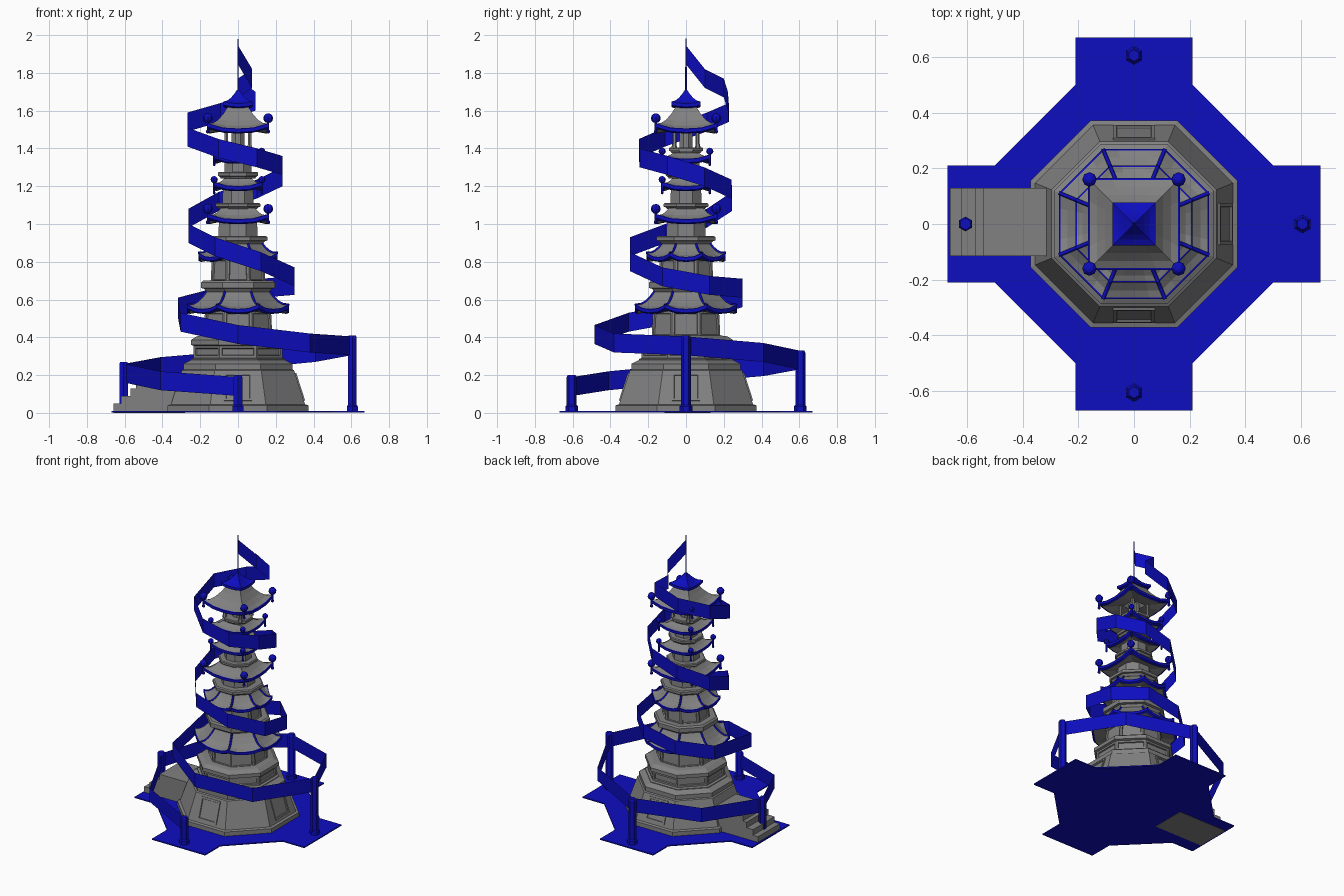
import bpy, bmesh
from math import pi, sin, cos, tan, radians
from mathutils import Vector, Matrix

cube = bpy.data.objects.get("Cube")
if cube:
    bpy.data.objects.remove(cube, do_unlink=True)


def material(name, rgb):
    m = bpy.data.materials.new(name)
    m.use_nodes = True
    col = (*rgb, 1)
    m.diffuse_color = col
    m.node_tree.nodes["Principled BSDF"].inputs["Base Color"].default_value = col
    return m


STONE = material("stone grey", (0.22, 0.22, 0.22))
BLUE = material("deep blue", (0.004, 0.004, 0.53))


def finish(bm, name, *mats, fix=True):
    if fix:
        bmesh.ops.recalc_face_normals(bm, faces=bm.faces)
    me = bpy.data.meshes.new(name)
    bm.to_mesh(me)
    bm.free()
    for m in mats:
        me.materials.append(m)
    ob = bpy.data.objects.new(name, me)
    bpy.context.collection.objects.link(ob)
    return ob


def bridge(bm, a, b, mat=0):
    n = len(a)
    faces = [bm.faces.new((a[i], a[(i + 1) % n], b[(i + 1) % n], b[i])) for i in range(n)]
    for f in faces:
        f.material_index = mat
    return faces


def corner(n, apothem, i):
    a = pi / n + 2 * pi * i / n
    r = apothem / cos(pi / n)
    return Vector((r * cos(a), r * sin(a), 0))


def tier(name, profile, mat=STONE, n=8, panel=None, at=(0, 0)):
    """Stacked polygon rings (apothem, height), optionally with sunk panels on one band."""
    bm = bmesh.new()
    off = Vector((*at, 0))
    rings = [[bm.verts.new(corner(n, r, i) + off + Vector((0, 0, z))) for i in range(n)]
             for r, z in profile]
    bands = [bridge(bm, a, b) for a, b in zip(rings, rings[1:])]
    bm.faces.new(rings[0])
    bm.faces.new(rings[-1])
    bmesh.ops.recalc_face_normals(bm, faces=bm.faces)
    if panel is not None:
        bmesh.ops.inset_individual(bm, faces=bands[panel], thickness=0.018, depth=0)
        bmesh.ops.inset_individual(bm, faces=bands[panel], thickness=0.004, depth=-0.008)
    return finish(bm, name, mat)


def box(name, lo, hi, mat):
    bm = bmesh.new()
    bmesh.ops.create_cube(bm, size=1)
    for v in bm.verts:
        v.co = [l + (c + 0.5) * (h - l) for c, l, h in zip(v.co, lo, hi)]
    return finish(bm, name, mat)


def roof(name, n, eave, z, top, top_z, lift, hips=False, slope_mat=STONE, segs=4):
    """Concave roof with upswept corners and a blue eave band."""
    run, rise = eave - top, top_z - z - 0.02
    prof = [(top * 0.9, z + 0.01), (eave - 0.015, z - 0.006), (eave, z), (eave, z + 0.018)]
    prof += [(eave - run * t, z + 0.02 + rise * t ** 1.7) for t in (0.06, 0.3, 0.55, 0.8, 1)]
    bm = bmesh.new()
    rings, ridges = [], [[] for _ in range(n)]
    for k, (r, h) in enumerate(prof):
        w = max(0, (r - top) / run) ** 2
        ring = []
        for i in range(n):
            a, b = corner(n, r, i), corner(n, r, i + 1)
            for s in range(segs):
                p = a.lerp(b, s / segs)
                p.z = h + lift * w * abs(2 * s / segs - 1) ** 2.5
                ring.append(bm.verts.new(p))
                if s == 0 and k > 2:
                    ridges[i].append(p)
        rings.append(ring)
    for k, (a, b) in enumerate(zip(rings, rings[1:])):
        bridge(bm, a, b, 1 if 0 < k < 4 else 0)
    bm.faces.new(rings[-1])
    finish(bm, name, slope_mat, BLUE)
    if hips:
        cu = bpy.data.curves.new(name + "_hips", "CURVE")
        cu.dimensions = "3D"
        cu.bevel_depth = 0.007
        cu.bevel_resolution = 0
        cu.materials.append(BLUE)
        for path in ridges:
            sp = cu.splines.new("POLY")
            sp.points.add(len(path) - 1)
            for q, p in zip(sp.points, path):
                q.co = (*p, 1)
        bpy.context.collection.objects.link(bpy.data.objects.new(name + "_hips", cu))


def corner_balls(name, half, z, radius):
    """Ball on a short stem, with a drop below, at each roof corner."""
    bm = bmesh.new()
    for sx in (-1, 1):
        for sy in (-1, 1):
            for dz, r in ((0, radius), (-0.07, radius * 0.4)):
                bmesh.ops.create_uvsphere(bm, u_segments=8, v_segments=6, radius=r,
                                          matrix=Matrix.Translation((sx * half, sy * half, z + dz)))
            bmesh.ops.create_cone(bm, segments=6, radius1=0.006, radius2=0.006, depth=0.07,
                                  matrix=Matrix.Translation((sx * half, sy * half, z - 0.035)))
    finish(bm, name, BLUE)


# Ground plate: a cross with chamfered inner corners
bm = bmesh.new()
verts = []
for q in range(4):
    turn = Matrix.Rotation(q * pi / 2, 3, "Z")
    for p in ((0.67, -0.21), (0.67, 0.21), (0.5, 0.21), (0.21, 0.5)):
        verts.append(bm.verts.new(turn @ Vector((*p, 0.002))))
plate = bm.faces.new(verts)
ext = bmesh.ops.extrude_face_region(bm, geom=[plate])["geom"]
bmesh.ops.translate(bm, verts=[g for g in ext if isinstance(g, bmesh.types.BMVert)], vec=(0, 0, 0.008))
finish(bm, "ground_plate", BLUE)

# Stairs
for k, (x, h) in enumerate(((-0.66, 0.05), (-0.62, 0.09), (-0.57, 0.13), (-0.54, 0.17))):
    box(f"stair_{k + 1}", (x, -0.115, 0), (-0.28, 0.13, h), STONE)

# Octagonal base and lower storeys
tier("base", [(0.372, 0.01), (0.372, 0.04), (0.355, 0.045), (0.297, 0.225), (0.288, 0.23), (0.288, 0.26), (0.25, 0.28)])
tier("plinth", [(0.25, 0.27), (0.25, 0.285), (0.235, 0.29), (0.235, 0.355), (0.25, 0.36), (0.25, 0.385),
                (0.22, 0.405), (0.18, 0.41)], panel=2)
tier("first_storey", [(0.182, 0.4), (0.175, 0.54)], panel=0)
tier("second_storey", [(0.145, 0.69), (0.138, 0.82)], panel=0)
tier("third_storey", [(0.105, 0.92), (0.1, 1.03)])
tier("fourth_storey", [(0.082, 1.1), (0.08, 1.2)])
tier("fifth_storey", [(0.072, 1.26), (0.07, 1.35)])

# Framed panels on the sloping base faces
for name, deg in (("front", 0), ("left", 90), ("back", 180)):
    bm = bmesh.new()
    bmesh.ops.create_cube(bm, size=1, matrix=Matrix.Diagonal((0.15, 0.012, 0.155, 1)))
    face = [f for f in bm.faces if f.normal.y < -0.9]
    bmesh.ops.inset_region(bm, faces=face, thickness=0.018)
    bmesh.ops.inset_region(bm, faces=face, thickness=0.003, depth=-0.006)
    place = (Matrix.Rotation(radians(deg), 4, "Z") @ Matrix.Translation((0, -0.326, 0.137))
             @ Matrix.Rotation(-0.312, 4, "X"))
    bm.transform(place)
    finish(bm, name + "_panel", STONE)

# Roofs, each crowned by a moulded balcony ledge
roof("first_roof", 8, 0.27, 0.53, 0.165, 0.645, 0.025, hips=True)
roof("second_roof", 8, 0.21, 0.805, 0.125, 0.9, 0.025, hips=True)
roof("third_roof", 4, 0.165, 1.005, 0.09, 1.085, 0.03)
roof("fourth_roof", 4, 0.13, 1.18, 0.075, 1.24, 0.025)
roof("fifth_roof", 4, 0.13, 1.325, 0.07, 1.375, 0.025)
roof("top_roof", 4, 0.165, 1.485, 0.055, 1.62, 0.03)
roof("crown", 4, 0.078, 1.62, 0.006, 1.71, 0.01, slope_mat=BLUE)
for name, r, z, h in (("first", 0.195, 0.635, 0.065), ("second", 0.155, 0.895, 0.042),
                      ("third", 0.12, 1.08, 0.03), ("fourth", 0.107, 1.24, 0.035), ("fifth", 0.09, 1.375, 0.03)):
    tier(name + "_ledge", [(r * 0.84, z), (r * 0.92, z + h * 0.35), (r, z + h * 0.4), (r, z + h * 0.85),
                           (r * 0.95, z + h), (r * 0.7, z + h)])
for name, half, z, r in (("third", 0.16, 1.08, 0.026), ("fourth", 0.126, 1.235, 0.019),
                         ("fifth", 0.126, 1.385, 0.019), ("top", 0.16, 1.56, 0.026)):
    corner_balls(name + "_roof_balls", half, z, r)

# Open lantern under the top roof
for i in range(4):
    c = corner(4, 0.062, i)
    tier(f"lantern_column_{i + 1}", [(0.014, 1.4), (0.009, 1.425), (0.009, 1.5)], at=c.xy, n=6)
tier("lantern_core", [(0.035, 1.4), (0.035, 1.5)])

# Spire
tier("spire", [(0.004, 1.69), (0.003, 1.94), (0.0004, 2.0)], BLUE, 6)

# Posts that carry the ribbon
for name, x, y, h in (("front", 0, -1, 0.2), ("right", -1, 0, 0.27), ("back", 0, 1, 0.33), ("left", 1, 0, 0.41)):
    tier(name + "_post", [(0.029, 0.005), (0.029, 0.035), (0.023, 0.042), (0.023, h - 0.01), (0.018, h)],
         BLUE, 6, at=(x * 0.605, y * 0.605))

# Ribbon: a thin band climbing round the tower to the spire
low = [(0.6, 0.19), (0.58, 0.22), (0.6, 0.26), (0.58, 0.295), (0.6, 0.33), (0.58, 0.37), (0.6, 0.405),
       (0.54, 0.42), (0.485, 0.465), (0.43, 0.53)]
high = [(0.345, 0.61), (0.325, 0.66), (0.325, 0.71), (0.325, 0.725), (0.325, 0.77), (0.32, 0.85),
        (0.32, 0.93), (0.285, 1.0), (0.285, 1.08), (0.265, 1.17), (0.26, 1.235), (0.255, 1.3),
        (0.255, 1.36), (0.265, 1.4), (0.27, 1.45), (0.29, 1.51), (0.29, 1.59), (0.245, 1.64),
        (0.24, 1.7), (0.2, 1.77), (0.125, 1.82), (0, 1.945)]
bm = bmesh.new()
prev = None
for k, (r, z) in enumerate(low + high):
    a = radians(45 * k + (22.5 if k >= len(low) else 0))
    if k == len(low + high) - 3:
        a = radians(180)
    if k == len(low + high) - 2:
        a = radians(217)
    x, y = -r * sin(a), -r * cos(a)
    pair = [bm.verts.new((x, y, z - 0.1)), bm.verts.new((x, y, z))]
    if prev:
        bm.faces.new((prev[0], pair[0], pair[1], prev[1]))
    prev = pair
finish(bm, "ribbon", BLUE)
